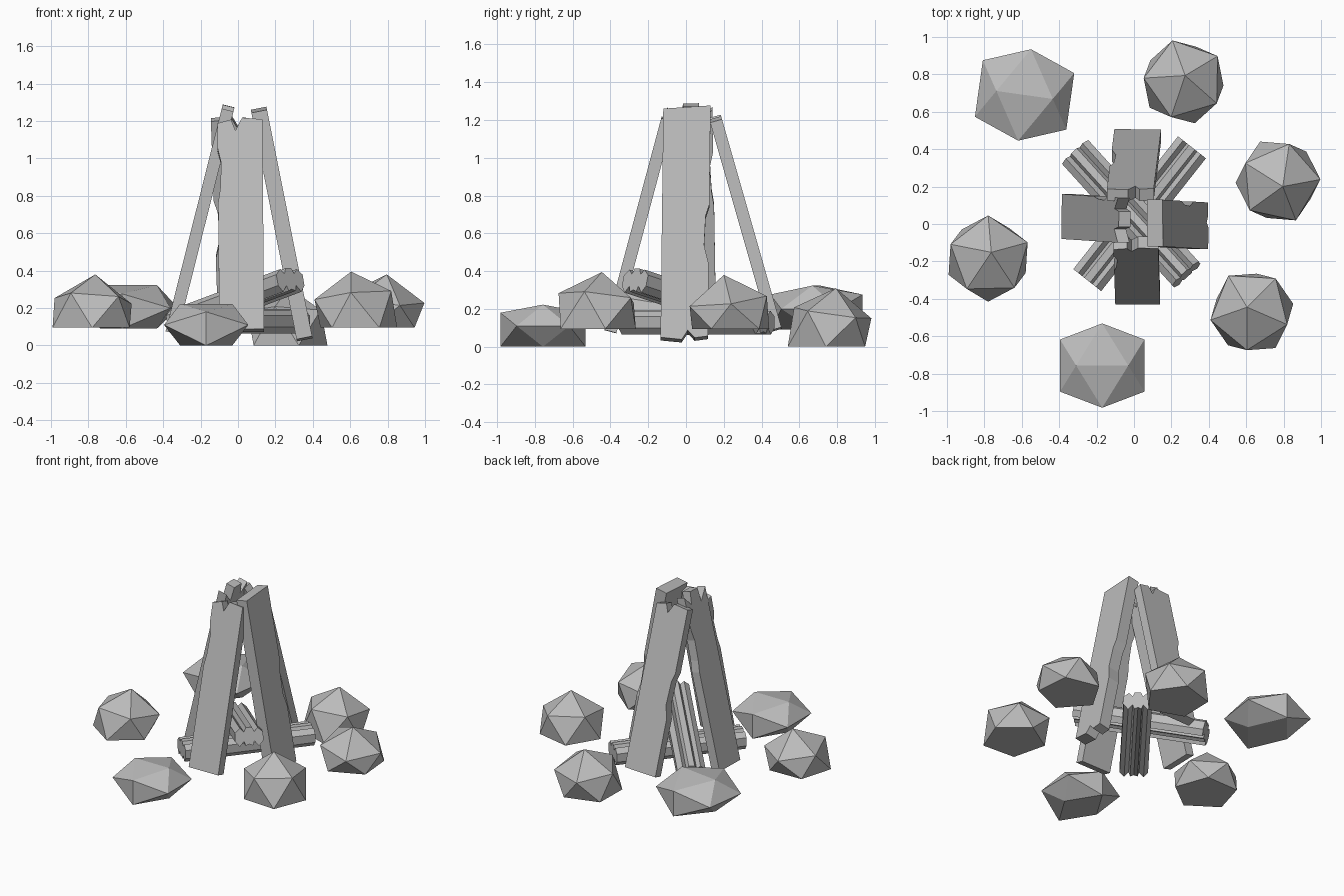
import bpy, bmesh
from math import radians
from mathutils import Vector, Matrix

cube = bpy.data.objects.get("Cube")
if cube:
    bpy.data.objects.remove(cube)

grey = bpy.data.materials.new("stone_grey")
grey.use_nodes = True
grey.diffuse_color = (0.5, 0.5, 0.5, 1)
bsdf = next(n for n in grey.node_tree.nodes if n.type == "BSDF_PRINCIPLED")
bsdf.inputs["Base Color"].default_value = (0.5, 0.5, 0.5, 1)
bsdf.inputs["Roughness"].default_value = 0.9


def finish(bm, name):
    bmesh.ops.recalc_face_normals(bm, faces=bm.faces)
    mesh = bpy.data.meshes.new(name)
    bm.to_mesh(mesh)
    bm.free()
    mesh.materials.append(grey)
    obj = bpy.data.objects.new(name, mesh)
    bpy.context.collection.objects.link(obj)


def prism(name, outline, origin, u, v, depth):
    """Extrude a flat outline, drawn along u and v, by the depth vector."""
    bm = bmesh.new()
    face = bm.faces.new([bm.verts.new(origin + u * a + v * b) for a, b in outline])
    new = bmesh.ops.extrude_face_region(bm, geom=[face])["geom"]
    moved = [g for g in new if isinstance(g, bmesh.types.BMVert)]
    bmesh.ops.translate(bm, verts=moved, vec=depth)
    finish(bm, name)


# Leaning planks: a board outline with split ends and chipped edges
def plank(name, foot, head, outward, width, thick, chips):
    foot, head, outward = Vector(foot), Vector(head), Vector(outward)
    v = (head - foot).normalized()
    u = Vector((0, 0, 1)).cross(outward)
    u = (u - v * u.dot(v)).normalized()
    n = u.cross(v).normalized()
    length = (head - foot).length
    h = width / 2
    bottom = [(-h, 0), (-h * 0.1, -0.01), (h * 0.15, 0.04), (h * 0.45, 0), (h, 0.01)]
    if "foot" not in chips:
        bottom = [(-h, 0), (h, 0)]
    right = [(h, 0.4), (h * 0.8, 0.5), (h * 0.85, 0.66), (h, 0.72)] if "right" in chips else []
    top = [(h, length)]
    if "head" in chips:
        top += [(h * 0.1, length + 0.01), (-h * 0.2, length - 0.06), (-h * 0.4, length)]
    if "broken" in chips:
        top = [(h, length - 0.02), (h * 0.4, length - 0.1), (h * 0.3, length),
               (-h * 0.4, length), (-h * 0.5, length - 0.09)]
    top.append((-h, length - 0.02))
    left = [(-h, 1.0), (-h * 0.85, 0.92), (-h * 0.9, 0.78), (-h, 0.7)] if "left" in chips else []
    prism(name, bottom + right + top + left, foot - n * thick / 2, u, v, n * thick)


plank("front_plank", (0.02, -0.40, 0.08), (0.01, -0.10, 1.2), (0, -1, 0), 0.24, 0.065, ("head", "left"))
plank("back_plank", (0.02, 0.475, 0.09), (-0.02, 0.155, 1.21), (0, 1, 0), 0.25, 0.065, ("head", "right"))
plank("left_plank", (0.355, -0.01, 0.04), (0.11, 0.005, 1.27), (1, 0, 0), 0.25, 0.085, ("foot", "right"))
plank("right_plank", (-0.355, 0.04, 0.07), (-0.05, 0.02, 1.28), (-1, 0, 0), 0.24, 0.065, ("broken", "left"))


# Crossed split logs: a grooved section swept along each log
half = [(0, -0.05), (0.025, -0.06), (0.035, -0.03), (0.065, -0.065), (0.095, -0.03),
        (0.095, 0.03), (0.06, 0.06), (0.035, 0.035), (0.02, 0.065)]
section = half + [(-a, b) for a, b in reversed(half[1:])]


def log(name, start, end):
    start, end = Vector(start), Vector(end)
    axis = end - start
    side = axis.cross((0, 0, 1)).normalized()
    prism(name, section, start, side, side.cross(axis).normalized(), axis)


log("lower_log", (-0.25, -0.30, 0.13), (0.31, 0.41, 0.13))
log("upper_log", (-0.31, 0.38, 0.13), (0.28, -0.27, 0.35))


# Faceted stones with flattened undersides
def clamp(bm, floor):
    for vert in bm.verts:
        vert.co.z = max(vert.co.z, floor)


def stone(name, x, y, floor, yaw, tilt_x, tilt_y, height=0.285):
    bm = bmesh.new()
    bmesh.ops.create_icosphere(bm, subdivisions=1, radius=0.243)
    spin = (Matrix.Rotation(radians(tilt_x), 4, "X") @ Matrix.Rotation(radians(tilt_y), 4, "Y")
            @ Matrix.Rotation(radians(yaw), 4, "Z"))
    bm.transform(spin)
    peak = max(vert.co.z for vert in bm.verts)
    bm.transform(Matrix.Translation((x, y, floor + height - peak)))
    clamp(bm, floor)
    finish(bm, name)


def flat_stone(name, x, y, floor, yaw, radius):
    bm = bmesh.new()
    bmesh.ops.create_icosphere(bm, subdivisions=1, radius=radius)
    bm.edges.ensure_lookup_table()
    a, b = [vert.co.copy() for vert in bm.edges[0].verts]
    along, up = (b - a).normalized(), (a + b).normalized()
    bm.transform(Matrix((along, up.cross(along), up)).to_4x4())
    bm.transform(Matrix.Translation((x, y, floor + 0.11)) @ Matrix.Rotation(radians(yaw), 4, "Z")
                 @ Matrix.Diagonal((1, 1, 0.5, 1)))
    for vert in bm.verts:
        if vert.co.z < floor + 0.06:
            vert.co.z = floor
    finish(bm, name)


flat_stone("front_stone", -0.17, -0.757, 0, 0, 0.265)
flat_stone("back_right_stone", -0.585, 0.69, 0.09, -8, 0.29)
stone("right_stone", -0.78, -0.185, 0.095, 20, -8, 4)
stone("front_left_stone", 0.63, -0.47, 0.095, 50, -6, -6, 0.3)
stone("left_stone", 0.77, 0.23, 0.095, 5, 7, 6)
stone("back_left_stone", 0.265, 0.76, 0, 35, -8, 2, 0.31)
